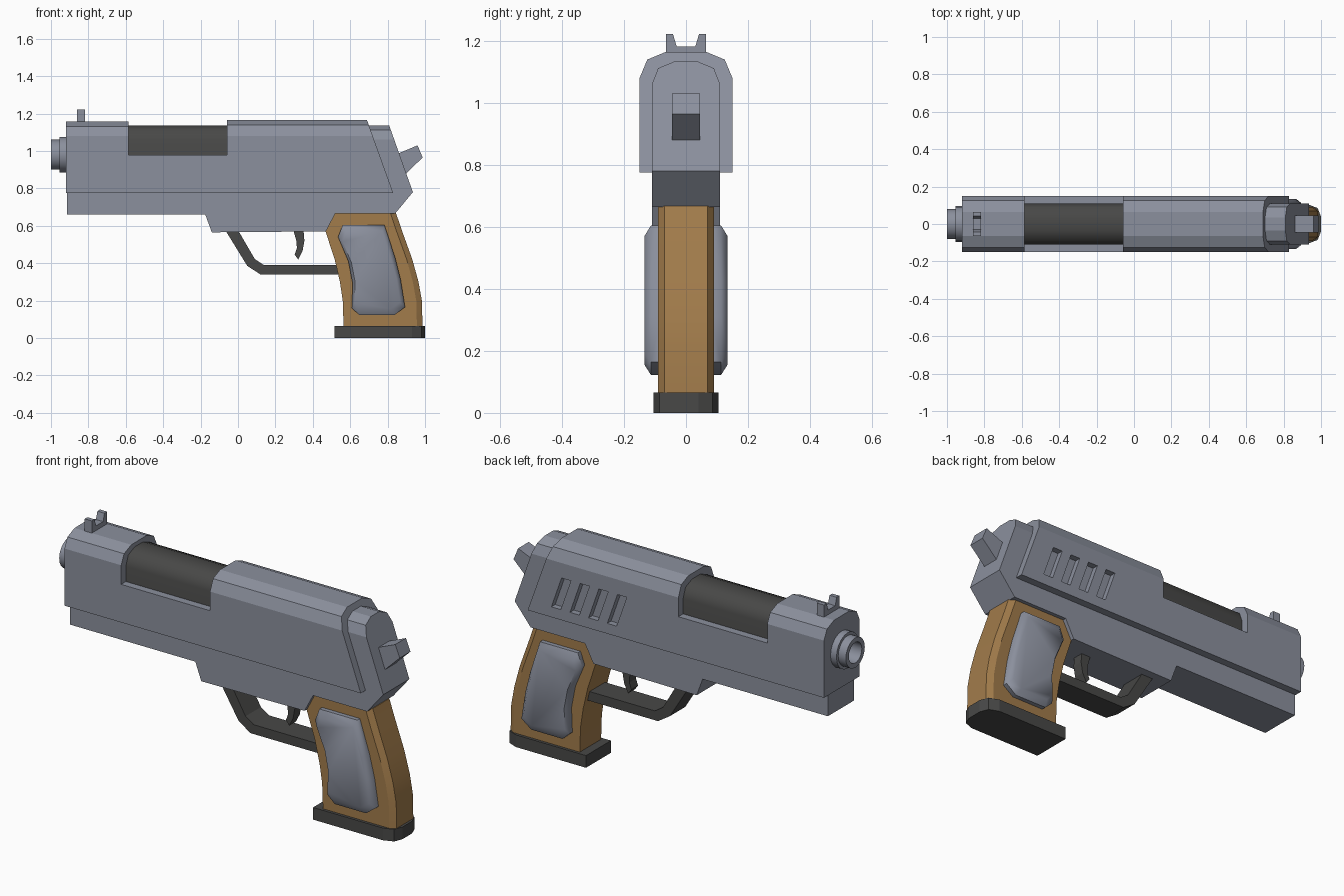
import bpy, bmesh, math

cube = bpy.data.objects.get("Cube")
if cube:
    bpy.data.objects.remove(cube, do_unlink=True)


def material(name, rgb):
    m = bpy.data.materials.new(name)
    m.use_nodes = True
    m.diffuse_color = (*rgb, 1)
    m.node_tree.nodes["Principled BSDF"].inputs["Base Color"].default_value = (*rgb, 1)
    return m


STEEL = material("blue grey steel", (0.26, 0.28, 0.34))
DARK = material("dark metal", (0.065, 0.065, 0.063))
WOOD = material("brown wood", (0.36, 0.2, 0.07))


def loft(name, rings, mat, smooth=None, closed=False):
    """Bridge equal-length rings of points; cap the ends unless closed."""
    bm = bmesh.new()
    rows = [[bm.verts.new(p) for p in ring] for ring in rings]
    n = len(rows[0])
    pairs = list(zip(rows, rows[1:]))
    if closed:
        pairs.append((rows[-1], rows[0]))
    else:
        bm.faces.new(rows[0])
        bm.faces.new(rows[-1])
    for a, b in pairs:
        for i in range(n):
            j = (i + 1) % n
            bm.faces.new((a[i], a[j], b[j], b[i]))
    bmesh.ops.recalc_face_normals(bm, faces=bm.faces)
    mesh = bpy.data.meshes.new(name)
    bm.to_mesh(mesh)
    bm.free()
    ob = bpy.data.objects.new(name, mesh)
    bpy.context.collection.objects.link(ob)
    mesh.materials.append(mat)
    if smooth:
        bpy.ops.object.select_all(action='DESELECT')
        ob.select_set(True)
        bpy.context.view_layer.objects.active = ob
        bpy.ops.object.shade_smooth_by_angle(angle=math.radians(smooth))
    return ob


def side_prism(name, pts, y0, y1, mat):
    """Extrude an x-z outline across y."""
    return loft(name, [[(x, y, z) for x, z in pts] for y in (y0, y1)], mat)


def long_prism(name, half, x0, x1, mat, smooth=None):
    """Extrude a mirrored y-z half section along x; x1 may depend on height."""
    pts = half + [(-y, z) for y, z in reversed(half)]
    end = x1 if callable(x1) else lambda z: x1
    return loft(name, [[(x0, y, z) for y, z in pts],
                       [(end(z), y, z) for y, z in pts]], mat, smooth)


# Slide: front block, low rails beside the opening, slanted rear block
def arch(top):
    return [(0.15, 0.775), (0.15, 1.08), (0.125, top - 0.025), (0.065, top)]


def slide_end(z):
    return 0.83 - (z - 0.775) * 0.36


long_prism("slide_front", arch(1.157), -0.92, -0.585, STEEL)
long_prism("slide_rails", [(0.15, 0.775), (0.15, 0.978)], -0.585, -0.06, STEEL)
slide_rear = long_prism("slide_rear", arch(1.165), -0.06, slide_end, STEEL)

# Slanted grip slots on one side of the slide
for i in range(4):
    x = 0.66 - 0.11 * i
    slot = side_prism("slot_cutter", [(x - 0.025, 0.83), (x + 0.03, 0.83),
                                      (x - 0.03, 1.0), (x - 0.085, 1.0)], 0.118, 0.2, STEEL)
    cut = slide_rear.modifiers.new("slot", 'BOOLEAN')
    cut.operation = 'DIFFERENCE'
    cut.solver = 'EXACT'
    cut.object = slot
    bpy.context.view_layer.objects.active = slide_rear
    bpy.ops.object.modifier_apply(modifier=cut.name)
    bpy.data.objects.remove(slot, do_unlink=True)

# Exposed barrel and rear of the frame share a rounded section
core = [(0.11, 0.78), (0.11, 1.06), (0.09, 1.112), (0.035, 1.135)]
long_prism("barrel", core, -0.6, -0.04, DARK, 50)
long_prism("frame_rear", core, 0.3, lambda z: 0.935 - (z - 0.78) * 0.355, STEEL)

# Lower frame
side_prism("frame", [(-0.915, 0.66), (-0.175, 0.66), (-0.14, 0.565), (0.47, 0.57),
                     (0.52, 0.665), (0.84, 0.665), (0.935, 0.78), (-0.915, 0.78)],
           -0.11, 0.11, STEEL)

# Stepped hollow muzzle
SIDES = 20
steps = [(-0.9, 0.095), (-0.955, 0.095), (-0.955, 0.08), (-1.0, 0.08),
         (-1.0, 0.055), (-0.9, 0.055)]
angles = [2 * math.pi * i / SIDES for i in range(SIDES)]
loft("muzzle", [[(x, r * math.cos(a), 0.98 + r * math.sin(a)) for a in angles]
                for x, r in steps], STEEL, 35, closed=True)
loft("bore", [[(x, 0.056 * math.cos(a), 0.98 + 0.056 * math.sin(a)) for a in angles]
              for x in (-0.93, -0.91)], STEEL)

# Notched sight
long_prism("sight", [(0.065, 1.14), (0.065, 1.222), (0.042, 1.222), (0.03, 1.182)],
           -0.86, -0.818, STEEL)

# Hammer
side_prism("hammer", [(0.82, 0.965), (0.865, 0.99), (0.96, 1.03), (0.987, 0.965),
                      (0.90, 0.88), (0.84, 0.85)], -0.045, 0.045, STEEL)

# Trigger and guard
side_prism("trigger", [(0.295, 0.58), (0.312, 0.52), (0.315, 0.48), (0.303, 0.445),
                       (0.322, 0.42), (0.345, 0.465), (0.355, 0.52), (0.35, 0.58)],
           -0.028, 0.028, DARK)
side_prism("trigger_guard", [(-0.07, 0.58), (0.05, 0.385), (0.12, 0.34), (0.56, 0.34),
                             (0.56, 0.39), (0.138, 0.39), (0.09, 0.422), (-0.002, 0.58)],
           -0.065, 0.065, DARK)

# Grip: height, front x and back x per level, with chamfered back corners
levels = [(0.05, 0.565, 0.987), (0.2, 0.56, 0.983), (0.3, 0.545, 0.965),
          (0.42, 0.517, 0.932), (0.57, 0.468, 0.878), (0.667, 0.52, 0.845)]
loft("grip", [[(f, -0.09, z), (b - 0.03, -0.09, z), (b, -0.07, z),
               (b, 0.07, z), (b - 0.03, 0.09, z), (f, 0.09, z)]
              for z, f, b in levels], WOOD, 25)

# Grip base
base = [(0.517, 0.105), (0.93, 0.105), (0.982, 0.085), (1.0, 0.04)]
base += [(x, -y) for x, y in reversed(base)]
loft("grip_base", [[(x, y, z) for x, y in base] for z in (0, 0.065)], DARK)

# Raised, softly domed panel on both sides of the grip
panel = [(0.56, 0.605), (0.783, 0.605), (0.84, 0.43), (0.87, 0.31), (0.893, 0.165),
         (0.835, 0.122), (0.65, 0.122), (0.608, 0.16), (0.613, 0.29),
         (0.59, 0.41), (0.535, 0.54)]
cx = sum(p[0] for p in panel) / len(panel)
cz = 0.36
for side, label in ((-1, "front"), (1, "rear")):
    rings = [[(cx + (x - cx) * s, side * y, cz + (z - cz) * s) for x, z in panel]
             for y, s in ((0.08, 1), (0.113, 1), (0.134, 0.86))]
    loft("grip_panel_" + label, rings, STEEL, 48)
